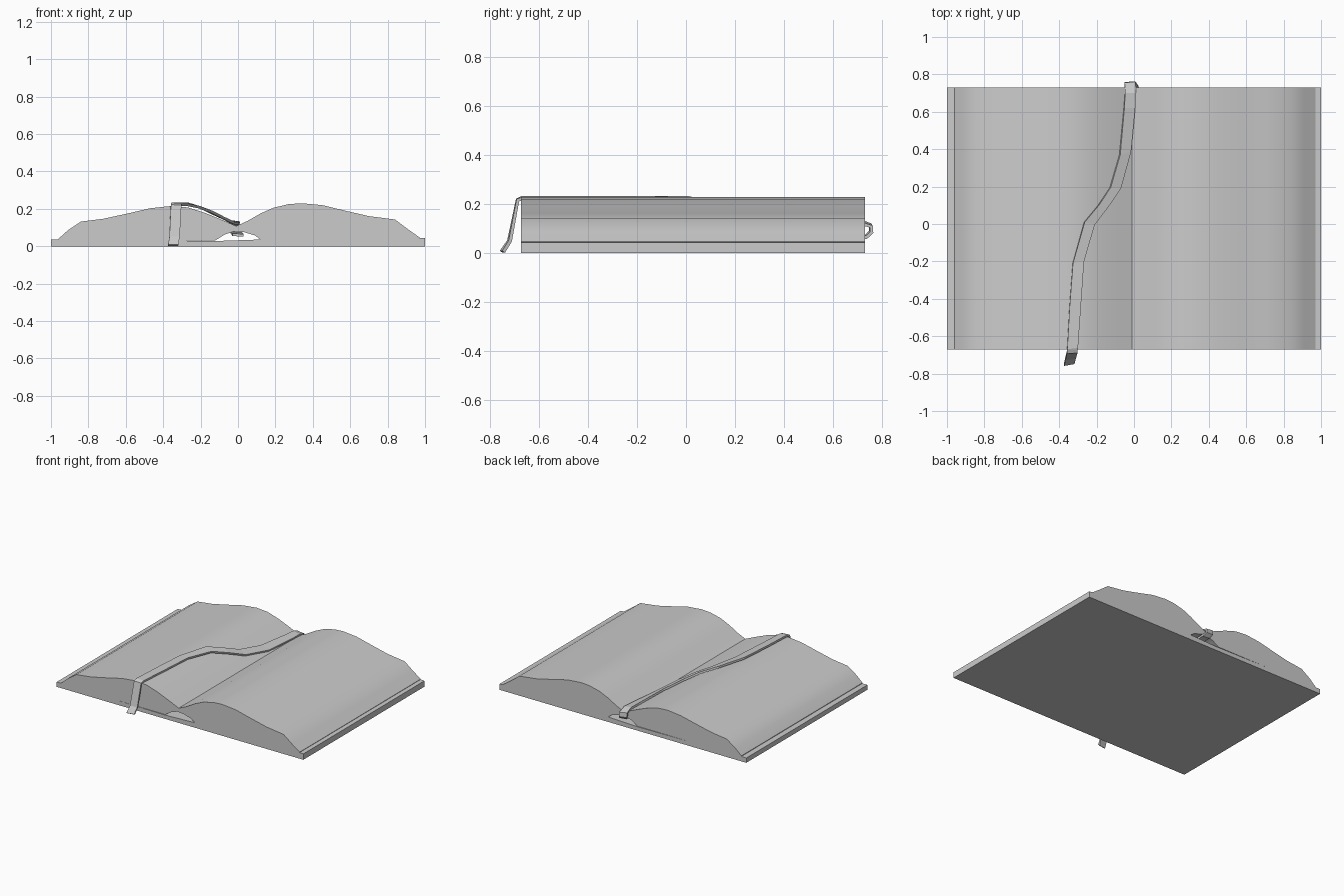
import bpy, math

Y0, Y1 = -0.672, 0.73


def make(name, verts, faces):
    me = bpy.data.meshes.new(name)
    me.from_pydata(verts, [], faces)
    me.update()
    ob = bpy.data.objects.new(name, me)
    bpy.context.scene.collection.objects.link(ob)
    return ob


def smooth(ob, deg):
    bpy.ops.object.select_all(action='DESELECT')
    ob.select_set(True)
    bpy.context.view_layer.objects.active = ob
    bpy.ops.object.shade_smooth_by_angle(angle=math.radians(deg))


def extrude_y(name, prof):
    # clockwise (x, z) profile extruded along y
    n = len(prof)
    verts = [(x, y, z) for y in (Y0, Y1) for x, z in prof]
    faces = [list(range(n))[::-1], list(range(n, 2 * n))]
    faces += [[i, (i + 1) % n, (i + 1) % n + n, i + n] for i in range(n)]
    ob = make(name, verts, faces)
    bpy.context.view_layer.objects.active = ob
    ob.select_set(True)
    bpy.ops.object.mode_set(mode='EDIT')
    bpy.ops.mesh.select_all(action='SELECT')
    bpy.ops.mesh.normals_make_consistent(inside=False)
    bpy.ops.object.mode_set(mode='OBJECT')
    smooth(ob, 30)
    return ob


# Page block: wavy top, hollow arch under the gutter
top = [(-0.96, 0.04), (-0.91, 0.085), (-0.84, 0.132), (-0.72, 0.147), (-0.6, 0.173),
       (-0.47, 0.203), (-0.36, 0.215), (-0.27, 0.208), (-0.18, 0.18), (-0.09, 0.143),
       (-0.01, 0.108), (0.05, 0.135), (0.12, 0.175), (0.19, 0.206), (0.27, 0.225),
       (0.34, 0.23), (0.45, 0.22), (0.57, 0.191), (0.7, 0.161), (0.84, 0.143),
       (0.91, 0.09), (0.97, 0.048)]
arch = [(0.97, 0.036), (0.12, 0.036), (0.09, 0.058), (0.03, 0.076), (-0.02, 0.08),
        (-0.07, 0.063), (-0.12, 0.032), (-0.96, 0.032)]
extrude_y("pages", top + arch)

# Flat cover under the pages
extrude_y("cover", [(-1, 0), (-1, 0.035), (-0.96, 0.036), (-0.12, 0.028), (0.12, 0.036),
                    (0.97, 0.045), (1, 0.043), (1, 0)])


def page_z(x):
    for (xa, za), (xb, zb) in zip(top, top[1:]):
        if xa <= x <= xb:
            return za + (zb - za) * (x - xa) / (xb - xa)
    return 0.04


# Ribbon bookmark: curls out of the spine, crosses the left page, hangs at the front
rows = [((-0.03, 0.64, 0.062), (0.03, 0.64, 0.058)),
        ((-0.035, 0.735, 0.07), (0.025, 0.735, 0.065)),
        ((-0.05, 0.752, 0.09), (0.008, 0.757, 0.085)),
        ((-0.05, 0.75, 0.117), (0.008, 0.755, 0.108))]
on_page = [(-0.048, 0.7, 0.01, 0.7, 0.009), (-0.053, 0.62, 0.005, 0.62, 0.009),
           (-0.076, 0.37, -0.018, 0.385, 0.012), (-0.127, 0.195, -0.072, 0.19, 0.014),
           (-0.19, 0.1, -0.14, 0.09, 0.02), (-0.265, 0.01, -0.212, -0.005, 0.02),
           (-0.327, -0.21, -0.268, -0.2, 0.014), (-0.345, -0.45, -0.285, -0.45, 0.012),
           (-0.357, -0.668, -0.3, -0.662, 0.012)]
for xl, yl, xr, yr, lift in on_page:
    rows.append(((xl, yl, page_z(xl) + lift), (xr, yr, page_z(xr) + lift)))
rows += [((-0.359, -0.687, 0.218), (-0.303, -0.685, 0.216)),
         ((-0.367, -0.722, 0.05), (-0.312, -0.716, 0.05)),
         ((-0.374, -0.753, 0.006), (-0.319, -0.743, 0.006))]
verts = [p for r in rows for p in r]
faces = [(2 * i, 2 * i + 2, 2 * i + 3, 2 * i + 1) for i in range(len(rows) - 1)]
ribbon = make("ribbon_bookmark", verts, faces)
mod = ribbon.modifiers.new("thickness", 'SOLIDIFY')
mod.thickness = 0.014
mod.offset = 0
